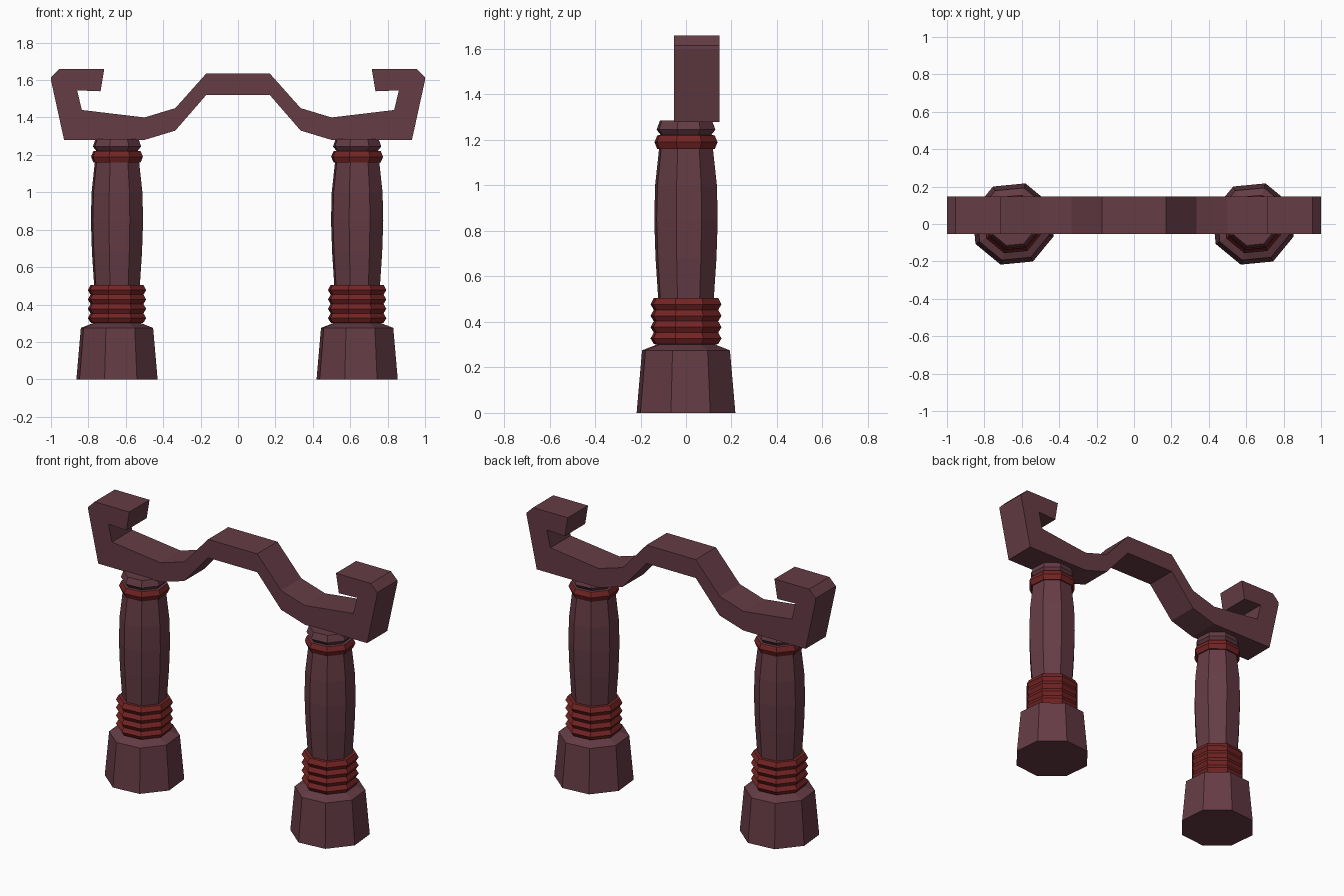
import bpy, bmesh, math

if "Cube" in bpy.data.objects:
    bpy.data.objects.remove(bpy.data.objects["Cube"])


def material(name, rgb):
    m = bpy.data.materials.new(name)
    m.diffuse_color = (*rgb, 1)
    m.use_nodes = True
    m.node_tree.nodes["Principled BSDF"].inputs["Base Color"].default_value = m.diffuse_color
    return m


maroon = material("dark maroon", (0.13, 0.045, 0.06))
red = material("deep red", (0.18, 0.018, 0.018))


def finish(bm, name, mats):
    bmesh.ops.recalc_face_normals(bm, faces=bm.faces)
    me = bpy.data.meshes.new(name)
    bm.to_mesh(me)
    bm.free()
    for m in mats:
        me.materials.append(m)
    ob = bpy.data.objects.new(name, me)
    bpy.context.collection.objects.link(ob)
    return ob


# Post profile: (radius, z), turned with eight sides
profile = [(0.227, 0), (0.202, 0.275), (0.135, 0.30)]
for i in range(4):
    z = 0.30 + 0.05 * i
    profile += [(0.148, z + 0.003), (0.163, z + 0.027)]
profile += [(0.148, 0.505), (0.128, 0.505), (0.14, 0.68), (0.146, 0.85),
            (0.142, 1.0), (0.124, 1.16), (0.132, 1.16), (0.145, 1.19),
            (0.132, 1.22), (0.116, 1.222), (0.135, 1.245), (0.120, 1.285)]


def post(name, x):
    bm = bmesh.new()
    rings = []
    for r, z in profile:
        angles = [math.radians(28 + 45 * k) for k in range(8)]
        rings.append([bm.verts.new((x + r * math.cos(a), r * math.sin(a), z))
                      for a in angles])
    for lo, hi in zip(rings, rings[1:]):
        for k in range(8):
            f = bm.faces.new((lo[k], lo[k - 1], hi[k - 1], hi[k]))
            z = f.calc_center_median().z
            # Collars are red
            f.material_index = int(0.302 < z < 0.5051 or 1.1599 < z < 1.2205)
    bm.faces.new(rings[0])
    bm.faces.new(rings[-1])
    finish(bm, name, [maroon, red])


post("left_post", -0.647)
post("right_post", 0.637)

# Curled crossbeam: right half outline, mirrored and extruded in depth
half = [(0.17, 1.52), (0.335, 1.33), (0.50, 1.28), (0.93, 1.28), (1.0, 1.60),
        (1.0, 1.615), (0.955, 1.66), (0.715, 1.66), (0.735, 1.54),
        (0.86, 1.545), (0.835, 1.44), (0.50, 1.40), (0.335, 1.45),
        (0.17, 1.635)]
outline = half + [(-x, z) for x, z in reversed(half)]
bm = bmesh.new()
face = bm.faces.new([bm.verts.new((x, -0.053, z)) for x, z in outline])
ext = bmesh.ops.extrude_face_region(bm, geom=[face])
moved = [v for v in ext["geom"] if isinstance(v, bmesh.types.BMVert)]
bmesh.ops.translate(bm, verts=moved, vec=(0, 0.2, 0))
finish(bm, "crossbeam", [maroon])
